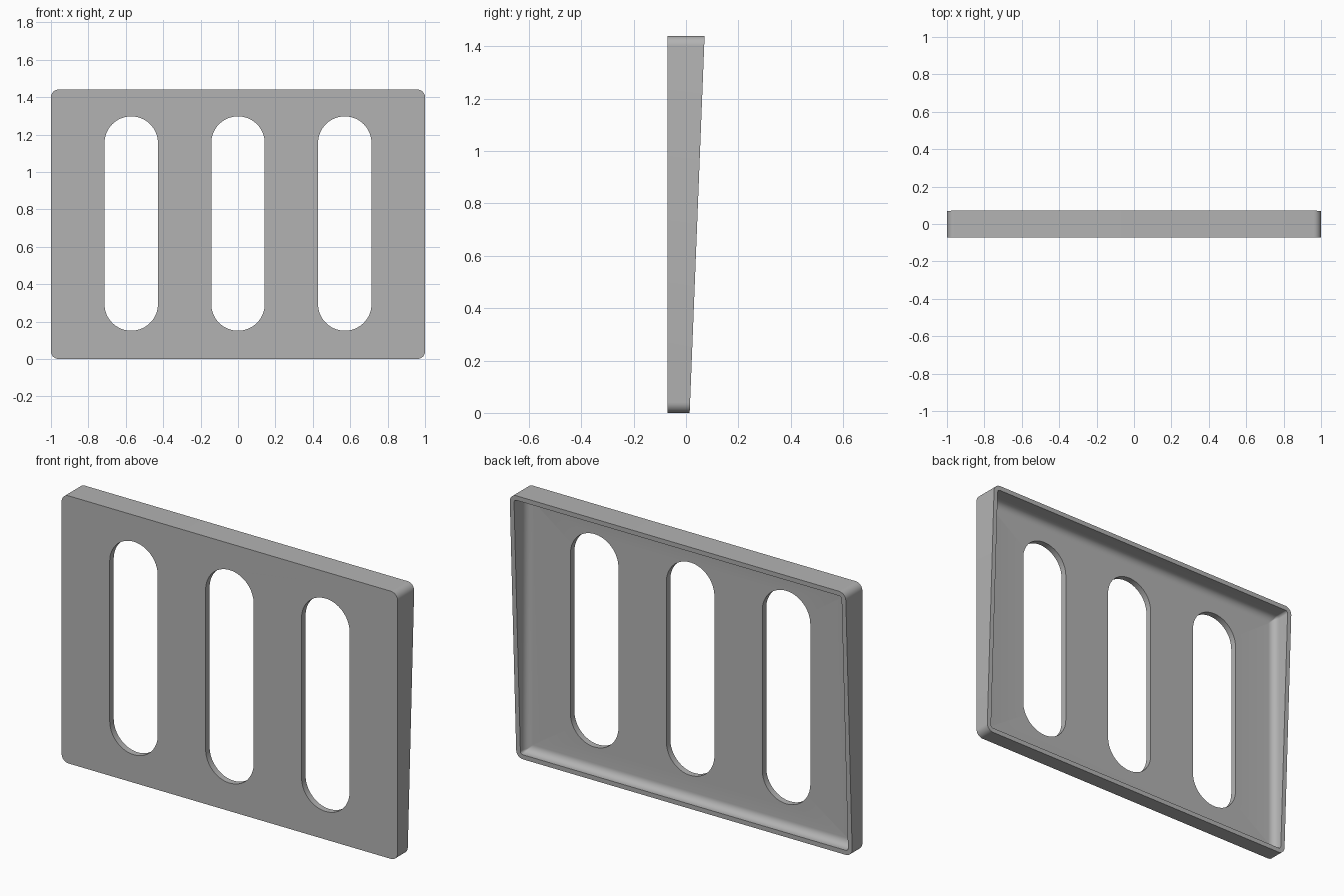
import bpy
import bmesh
import math

cube = bpy.data.objects.get("Cube")
if cube:
    bpy.data.objects.remove(cube, do_unlink=True)

WIDTH, HEIGHT = 2.0, 1.44
FRONT, BACK_LOW, BACK_HIGH = -0.071, 0.014, 0.071
CORNER, RIM, FILLET = 0.04, 0.025, 0.04
FLOOR = FRONT + 0.034

bm = bmesh.new()


def back_y(z):
    """Depth of the sloping rim at a height."""
    return BACK_LOW + (BACK_HIGH - BACK_LOW) * z / HEIGHT


def rounded_loop(cx, cz, half_w, half_h, radius, depth, steps):
    """Closed loop of a rounded rectangle; depth gives y at a height."""
    points = []
    for quarter, (sx, sz) in enumerate([(1, 1), (-1, 1), (-1, -1), (1, -1)]):
        for i in range(steps + 1):
            a = math.pi / 2 * (quarter + i / steps)
            x = cx + sx * (half_w - radius) + radius * math.cos(a)
            z = cz + sz * (half_h - radius) + radius * math.sin(a)
            points.append((x, depth(z), z))
    return [bm.verts.new(p) for p in points]


def panel_loop(inset, depth):
    return rounded_loop(0, HEIGHT / 2, WIDTH / 2 - inset, HEIGHT / 2 - inset,
                        max(CORNER - inset, 0.004), depth, 8)


def slot_loop(cx, y):
    return rounded_loop(cx, 0.724, 0.143, 0.573, 0.1429, lambda z: y, 16)


def bridge(a, b):
    for i in range(len(a)):
        j = (i + 1) % len(a)
        bm.faces.new((a[i], a[j], b[j], b[i]))


def fill(loops):
    """Flat sheet inside the first loop, with the others as holes."""
    edges = []
    for loop in loops:
        for i in range(len(loop)):
            pair = (loop[i - 1], loop[i])
            edges.append(bm.edges.get(pair) or bm.edges.new(pair))
    bmesh.ops.triangle_fill(bm, edges=edges, use_beauty=True, normal=(0, 1, 0))


# Outer wall, sloping rim, inner wall and the rounded foot of the recess
rings = [panel_loop(0, lambda z: FRONT), panel_loop(0, back_y), panel_loop(RIM, back_y)]
for i in range(9):
    a = math.pi / 2 * i / 8
    y = FLOOR + FILLET * (1 - math.sin(a))
    rings.append(panel_loop(RIM + FILLET * (1 - math.cos(a)), lambda z, y=y: y))
for a, b in zip(rings, rings[1:]):
    bridge(a, b)

# Three slots through the plate
front_slots = [slot_loop(x, FRONT) for x in (-0.571, 0, 0.571)]
back_slots = [slot_loop(x, FLOOR) for x in (-0.571, 0, 0.571)]
for a, b in zip(front_slots, back_slots):
    bridge(a, b)

# Front and recessed faces
fill([rings[0]] + front_slots)
fill([rings[-1]] + back_slots)

bmesh.ops.remove_doubles(bm, verts=bm.verts, dist=0.00001)
bmesh.ops.recalc_face_normals(bm, faces=bm.faces)
mesh = bpy.data.meshes.new("slotted_panel")
bm.to_mesh(mesh)
bm.free()
panel = bpy.data.objects.new("slotted_panel", mesh)
bpy.context.collection.objects.link(panel)

# Plain grey finish
grey = bpy.data.materials.new("plain_grey")
grey.use_nodes = True
grey.diffuse_color = (0.45, 0.45, 0.45, 1)
grey.node_tree.nodes["Principled BSDF"].inputs["Base Color"].default_value = grey.diffuse_color
mesh.materials.append(grey)

bpy.ops.object.select_all(action="DESELECT")
panel.select_set(True)
bpy.context.view_layer.objects.active = panel
bpy.ops.object.shade_smooth_by_angle(angle=math.radians(35))
